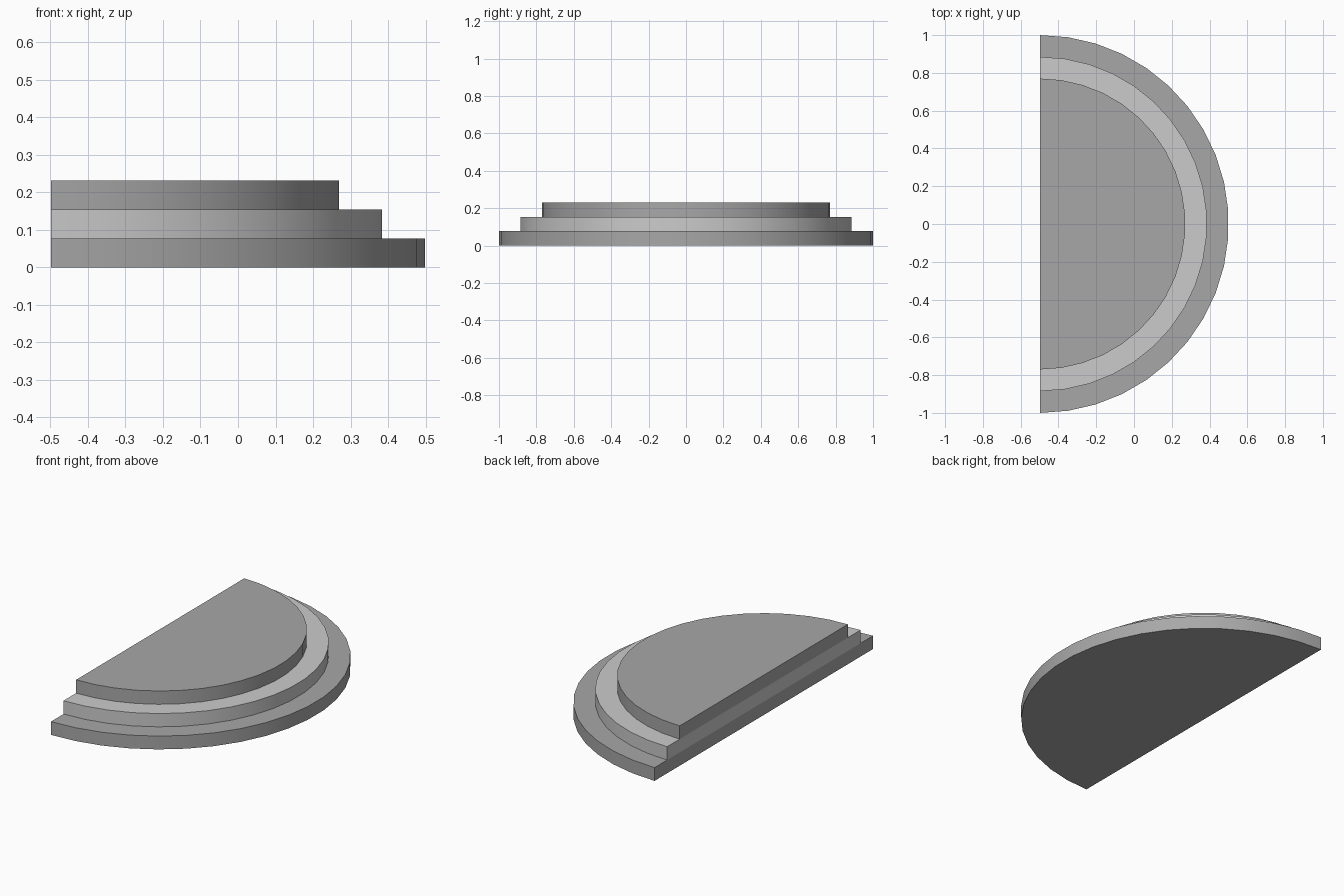
import bpy, bmesh, math

if "Cube" in bpy.data.objects:
    bpy.data.objects.remove(bpy.data.objects["Cube"])

SEGMENTS = 21      # facets around each half circle
STEP = 0.077       # height of each tier
CENTRE_X = -0.4985  # straight back edge


# half-disc slab
def half_disc(name, radius, z0, z1):
    bm = bmesh.new()
    rim = []
    for i in range(SEGMENTS + 1):
        a = -math.pi / 2 + math.pi * i / SEGMENTS
        rim.append(bm.verts.new((CENTRE_X + radius * math.cos(a), radius * math.sin(a), z0)))
    base = bm.faces.new(rim)
    ext = bmesh.ops.extrude_face_region(bm, geom=[base], use_keep_orig=True)
    top = [v for v in ext["geom"] if isinstance(v, bmesh.types.BMVert)]
    bmesh.ops.translate(bm, verts=top, vec=(0, 0, z1 - z0))
    bmesh.ops.recalc_face_normals(bm, faces=bm.faces)
    mesh = bpy.data.meshes.new(name)
    bm.to_mesh(mesh)
    bm.free()
    obj = bpy.data.objects.new(name, mesh)
    bpy.context.collection.objects.link(obj)
    return obj


# dark grey for the outer tiers; the middle tier keeps the default grey
dark = bpy.data.materials.new("dark_grey")
dark.diffuse_color = (0.39, 0.39, 0.39, 1)
dark.use_nodes = True
dark.node_tree.nodes["Principled BSDF"].inputs["Base Color"].default_value = dark.diffuse_color

# three stacked steps
tiers = [("bottom_step", 1.0), ("middle_step", 0.885), ("top_step", 0.77)]
for i, (name, radius) in enumerate(tiers):
    step = half_disc(name, radius, i * STEP, (i + 1) * STEP)
    if name != "middle_step":
        step.data.materials.append(dark)
    # smooth rim, sharp edges
    bpy.ops.object.select_all(action='DESELECT')
    step.select_set(True)
    bpy.context.view_layer.objects.active = step
    bpy.ops.object.shade_smooth_by_angle(angle=math.radians(30))
